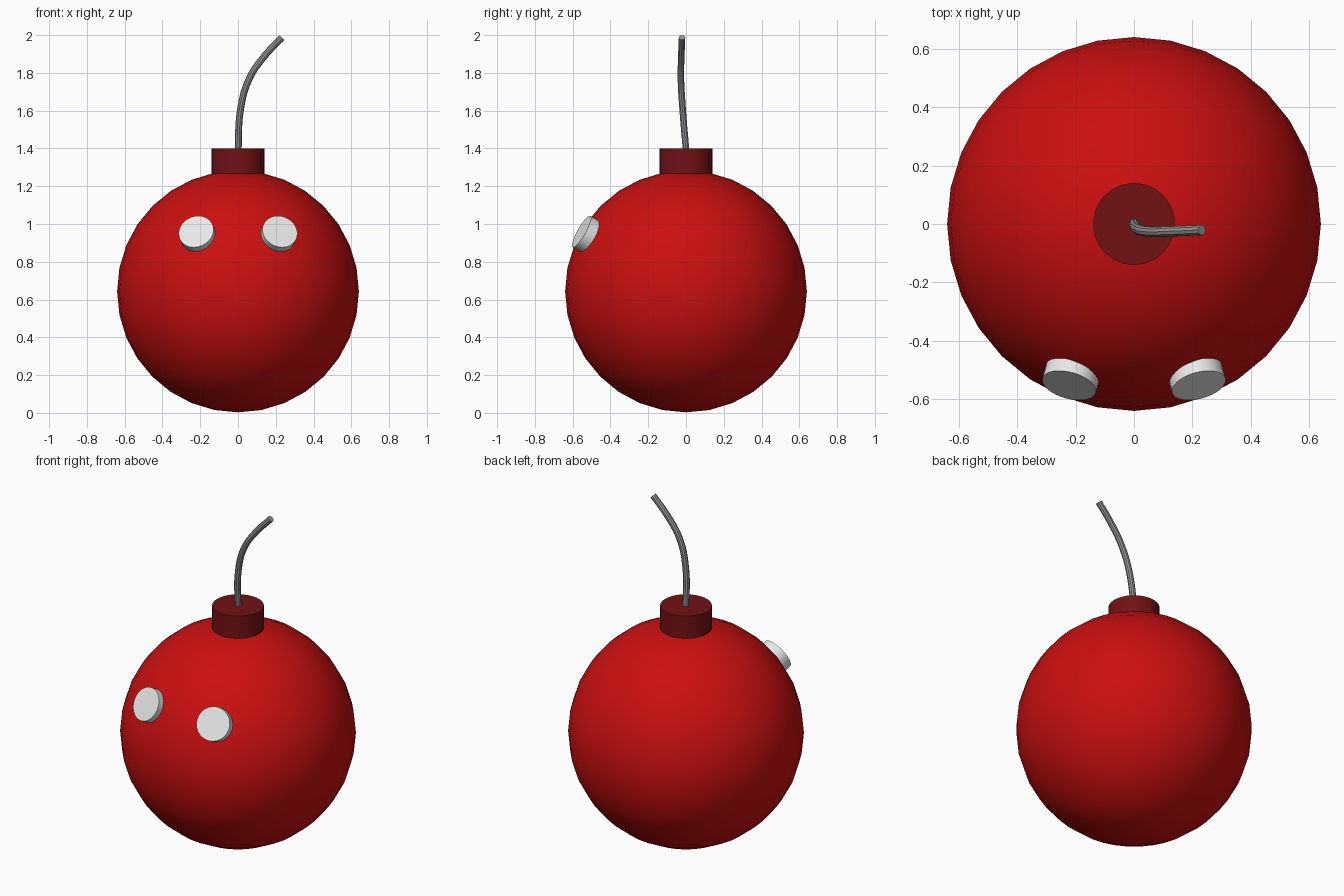
import bpy, math
from mathutils import Vector

if "Cube" in bpy.data.objects:
    bpy.data.objects.remove(bpy.data.objects["Cube"])


def material(name, rgb):
    m = bpy.data.materials.new(name)
    m.diffuse_color = (*rgb, 1)
    m.use_nodes = True
    m.node_tree.nodes["Principled BSDF"].inputs["Base Color"].default_value = m.diffuse_color
    return m


RED = material("red", (0.6, 0.005, 0.005))
DARK_RED = material("dark red", (0.17, 0.006, 0.007))
WHITE = material("white", (0.8, 0.8, 0.8))
GREY = material("grey", (0.3, 0.3, 0.3))


def finish(name, mat):
    ob = bpy.context.object
    ob.name = name
    ob.data.materials.append(mat)
    bpy.ops.object.shade_smooth_by_angle(angle=math.radians(35))
    return ob


def disc(name, mat, radius, start, end):
    """Cylinder between two points."""
    start, end = Vector(start), Vector(end)
    axis = end - start
    bpy.ops.mesh.primitive_cylinder_add(
        vertices=32, radius=radius, depth=axis.length, location=(start + end) / 2,
        rotation=axis.to_track_quat('Z', 'Y').to_euler())
    return finish(name, mat)


# Round body
bpy.ops.mesh.primitive_uv_sphere_add(segments=32, ring_count=16, radius=0.64,
                                     location=(0, 0, 0.643))
finish("body", RED)

# Neck cap
disc("neck", DARK_RED, 0.14, (0, 0, 1.2), (0, 0, 1.4))

# Pair of eyes, tilted outward and up
for side, label in ((-1, "left"), (1, "right")):
    face = Vector((side * 0.222, -0.553, 0.96))
    normal = Vector((side * 0.23, -0.85, 0.48)).normalized()
    disc(label + "_eye", WHITE, 0.095, face - normal * 0.065, face)

# Curved fuse
path = [(0, 0.003, 1.36), (0.014, -0.018, 1.61), (0.06, -0.027, 1.77),
        (0.137, -0.025, 1.885), (0.232, -0.021, 1.987)]
curve = bpy.data.curves.new("fuse", 'CURVE')
curve.dimensions = '3D'
curve.bevel_depth = 0.018
curve.bevel_resolution = 3
curve.resolution_u = 8
curve.use_fill_caps = True
spline = curve.splines.new('BEZIER')
spline.bezier_points.add(len(path) - 1)
for point, co in zip(spline.bezier_points, path):
    point.co = co
    point.handle_left_type = point.handle_right_type = 'AUTO'
fuse = bpy.data.objects.new("fuse", curve)
bpy.context.collection.objects.link(fuse)
bpy.ops.object.select_all(action='DESELECT')
fuse.select_set(True)
bpy.context.view_layer.objects.active = fuse
bpy.ops.object.convert(target='MESH')
finish("fuse", GREY)
